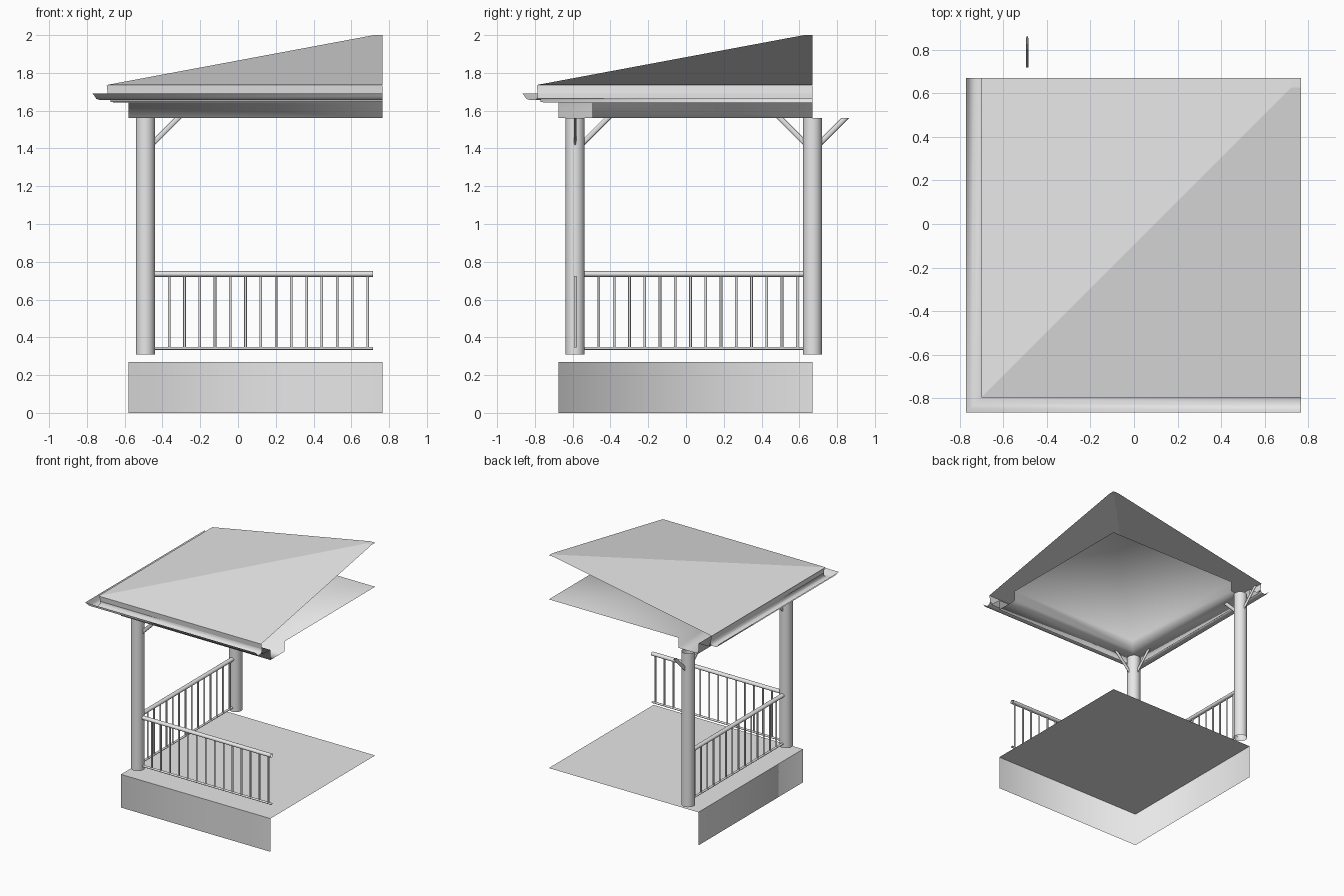
import bpy, bmesh, math
from mathutils import Vector

if "Cube" in bpy.data.objects:
    bpy.data.objects.remove(bpy.data.objects["Cube"], do_unlink=True)

# One plain colour
grey = bpy.data.materials.new("light_grey")
grey.use_nodes = True
grey.diffuse_color = (0.8, 0.8, 0.8, 1)
grey.node_tree.nodes["Principled BSDF"].inputs["Base Color"].default_value = (0.8, 0.8, 0.8, 1)

CX, CY = 0.765, 0.67          # inner corner, where the cut-open sides meet
POST_X, POST_Y = -0.49, -0.587
BEAM_Z = 1.56
X, Y, Z = Vector((1, 0, 0)), Vector((0, 1, 0)), Vector((0, 0, 1))


def finish(name, bm, smooth):
    bmesh.ops.remove_doubles(bm, verts=bm.verts, dist=0.0005)
    mesh = bpy.data.meshes.new(name)
    bm.to_mesh(mesh)
    bm.free()
    mesh.materials.append(grey)
    for face in mesh.polygons:
        face.use_smooth = smooth
    obj = bpy.data.objects.new(name, mesh)
    bpy.context.collection.objects.link(obj)
    return obj


def corner_sweep(name, profile, smooth=False):
    """Sweep (distance from inner corner, height) points round the outer corner."""
    bm = bmesh.new()
    rows = []
    for d, z in profile:
        path = ((CX, CY - d), (CX - d, CY - d), (CX - d, CY))
        rows.append([bm.verts.new((x, y, z)) for x, y in path])
    for low, high in zip(rows, rows[1:]):
        for i in range(2):
            bm.faces.new((low[i + 1], low[i], high[i], high[i + 1]))
    return finish(name, bm, smooth)


def add_tube(bm, start, end, a0, b0, a1, b1, sides):
    """Open tube between two elliptical rings given by their half axes."""
    rings = []
    for centre, a, b in ((start, a0, b0), (end, a1, b1)):
        angles = [math.tau * i / sides for i in range(sides)]
        rings.append([bm.verts.new(centre + a * math.cos(t) + b * math.sin(t)) for t in angles])
    faces = []
    for i in range(sides):
        j = (i + 1) % sides
        faces.append(bm.faces.new((rings[0][i], rings[0][j], rings[1][j], rings[1][i])))
    bmesh.ops.recalc_face_normals(bm, faces=faces)


# Plinth walls and floor
corner_sweep("plinth_walls", [(1.345, 0), (1.345, 0.27)], smooth=True)
corner_sweep("floor", [(1.345, 0.27), (0, 0.27)])

# Roof slopes with small flat cap, and fascia below the eave
corner_sweep("roof", [(1.465, 1.735), (0.045, 2.0), (0, 2.0)])
corner_sweep("fascia", [(1.44, 1.665), (1.455, 1.665), (1.455, 1.69), (1.46, 1.733)])

# Soffit, boxed beam and ceiling as one continuous lining
corner_sweep("beam_and_ceiling", [
    (1.44, 1.665), (1.44, 1.645), (1.345, 1.642), (1.345, BEAM_Z),
    (1.165, BEAM_Z), (1.165, 1.642), (0, 1.642)], smooth=True)

# Rain gutter
corner_sweep("gutter", [
    (1.455, 1.69), (1.458, 1.665), (1.47, 1.657), (1.495, 1.656),
    (1.515, 1.662), (1.525, 1.678), (1.535, 1.69)], smooth=True)

# Posts
for name, y in (("front_post", POST_Y), ("back_post", CY)):
    bm = bmesh.new()
    add_tube(bm, Vector((POST_X, y, 0.31)), Vector((POST_X, y, BEAM_Z)),
             X * 0.05, Y * 0.05, X * 0.05, Y * 0.05, 24)
    finish(name, bm, True)


# Flat diagonal braces, cut flush with the post and the beam
def brace(name, y, direction):
    foot = Vector((POST_X, y, 0))
    across = Z.cross(direction) * 0.006
    bm = bmesh.new()
    add_tube(bm, foot + direction * 0.048 + Z * 1.436, foot + direction * 0.172 + Z * BEAM_Z,
             Z * 0.02, across, direction * -0.02, across, 12)
    finish(name, bm, True)


brace("front_post_side_brace", POST_Y, X)
brace("front_post_back_brace", POST_Y, Y)
brace("back_post_front_brace", CY, -Y)
brace("back_post_back_brace", CY, Y)


# Railings: round top rail, thin bottom rail and balusters
def railing(prefix, direction, start, length):
    across = Z.cross(direction)
    end = start + direction * length
    for part, z, width, height in (("top_rail", 0.735, 0.018, 0.015),
                                   ("bottom_rail", 0.342, 0.009, 0.008)):
        bm = bmesh.new()
        a, b = across * width, Z * height
        add_tube(bm, start + Z * z, end + Z * z, a, b, a, b, 16)
        finish(prefix + "_" + part, bm, True)
    bm = bmesh.new()
    for i in range(14):
        foot = start + direction * (0.077 + i * 0.0808)
        a, b = direction * 0.007, across * 0.007
        add_tube(bm, foot + Z * 0.345, foot + Z * 0.725, a, b, a, b, 10)
    finish(prefix + "_balusters", bm, True)


railing("front_railing", X, Vector((POST_X + 0.049, POST_Y, 0)), 1.155)
railing("side_railing", Y, Vector((POST_X, POST_Y + 0.049, 0)), 1.16)
